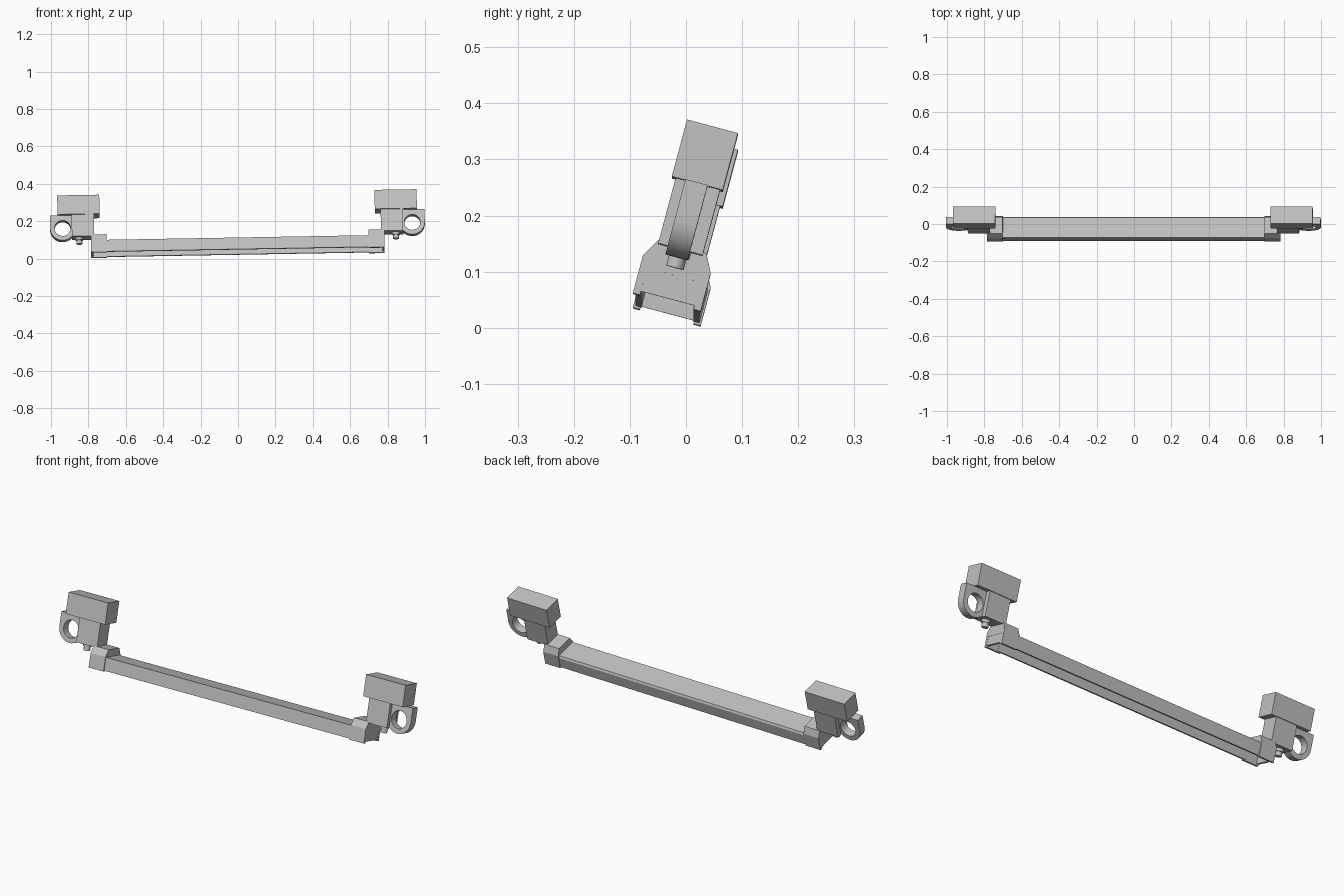
import bpy, bmesh
from math import radians, pi, cos, sin
from mathutils import Matrix, Vector

if "Cube" in bpy.data.objects:
    bpy.data.objects.remove(bpy.data.objects["Cube"])

grey = bpy.data.materials.new("light grey")
grey.use_nodes = True
GREY = (0.53, 0.53, 0.53, 1)
grey.diffuse_color = GREY
grey.node_tree.nodes["Principled BSDF"].inputs["Base Color"].default_value = GREY

# The whole handle leans back and rises slightly to one end
TILT = Matrix.Rotation(radians(-1), 4, 'Y') @ Matrix.Rotation(radians(-15), 4, 'X')


def finish(name, bm, smooth=False):
    bmesh.ops.recalc_face_normals(bm, faces=bm.faces)
    mesh = bpy.data.meshes.new(name)
    bm.to_mesh(mesh)
    bm.free()
    mesh.transform(TILT)
    mesh.materials.append(grey)
    obj = bpy.data.objects.new(name, mesh)
    bpy.context.collection.objects.link(obj)
    if smooth:
        bpy.ops.object.select_all(action='DESELECT')
        obj.select_set(True)
        bpy.context.view_layer.objects.active = obj
        bpy.ops.object.shade_smooth_by_angle(angle=radians(35))
    return obj


def extrude(bm, points, offset):
    face = bm.faces.new([bm.verts.new(p) for p in points])
    new = bmesh.ops.extrude_face_region(bm, geom=[face], use_keep_orig=True)
    verts = [g for g in new["geom"] if isinstance(g, bmesh.types.BMVert)]
    bmesh.ops.translate(bm, verts=verts, vec=offset)


def prism(name, profile, x0, x1):
    """Extrude a (y, z) profile along x."""
    bm = bmesh.new()
    extrude(bm, [(x0, y, z) for y, z in profile], Vector((x1 - x0, 0, 0)))
    return finish(name, bm)


def box(name, s, x, y, z):
    rect = [(y[0], z[0]), (y[1], z[0]), (y[1], z[1]), (y[0], z[1])]
    return prism(name, rect, s * x[0], s * x[1])


def channel(outer, wall, ceiling):
    """Close an outline running front foot to back foot into an open channel."""
    (y0, z0), (y1, _) = outer[0], outer[-1]
    return outer + [(y1 - wall, z0), (y1 - wall, ceiling),
                    (y0 + wall, ceiling), (y0 + wall, z0)]


# Long grip: a channel open underneath
grip = [(-0.1, 0.026), (-0.1, 0.09), (0.012, 0.09), (0.018, 0.08), (0.018, 0.026)]
prism("grip_bar", channel(grip, 0.011, 0.075), -0.72, 0.72)

cap = [(-0.104, 0.022), (-0.104, 0.092), (-0.085, 0.125), (0.004, 0.125),
       (0.021, 0.092), (0.021, 0.022)]

for s, side in ((1, "left"), (-1, "right")):
    # Chamfered end cap with a closing wall
    prism(side + "_end_cap", channel(cap, 0.013, 0.072), s * 0.7, s * 0.785)
    box(side + "_cap_wall", s, (0.773, 0.784), (-0.095, 0.012), (0.029, 0.08))

    # Mounting head and the neck joining it to the cap
    box(side + "_head", s, (0.736, 0.961), (-0.09, 0.004), (0.238, 0.343))
    box(side + "_neck", s, (0.767, 0.886), (-0.083, -0.001), (0.118, 0.24))

    # Pin with a collar under the neck
    bm = bmesh.new()
    for radius, low, high in ((0.016, 0.084, 0.108), (0.021, 0.104, 0.12)):
        bmesh.ops.create_cone(
            bm, cap_ends=True, segments=12, radius1=radius, radius2=radius,
            depth=high - low,
            matrix=Matrix.Translation((s * 0.847, -0.043, (low + high) / 2)))
    finish(side + "_pin", bm, True)

    # Rounded lug with a through hole
    cx, cz, r_out, r_in, n = s * 0.935, 0.168, 0.067, 0.043, 32
    y0, y1 = -0.065, -0.024
    bm = bmesh.new()
    loops = []
    for y in (y0, y1):
        outer, inner = [], []
        for i in range(n):
            a = 2 * pi * i / n
            c, d = cos(a), sin(a)
            # the upper half stretches out to a square that meets the head
            k = 1 / max(abs(c), abs(d)) if d > 0 else 1
            z = cz + r_out * d * k if d <= 0 else cz + 0.071 * d * k
            outer.append(bm.verts.new((cx + r_out * c * k, y, z)))
            inner.append(bm.verts.new((cx + r_in * c, y, cz + r_in * d)))
        loops.append((outer, inner))
    (of, inf), (ob, inb) = loops
    for i in range(n):
        j = (i + 1) % n
        for a, b in ((of, inf), (ob, inb), (of, ob), (inf, inb)):
            bm.faces.new((a[i], a[j], b[j], b[i]))
    finish(side + "_lug", bm, True)
